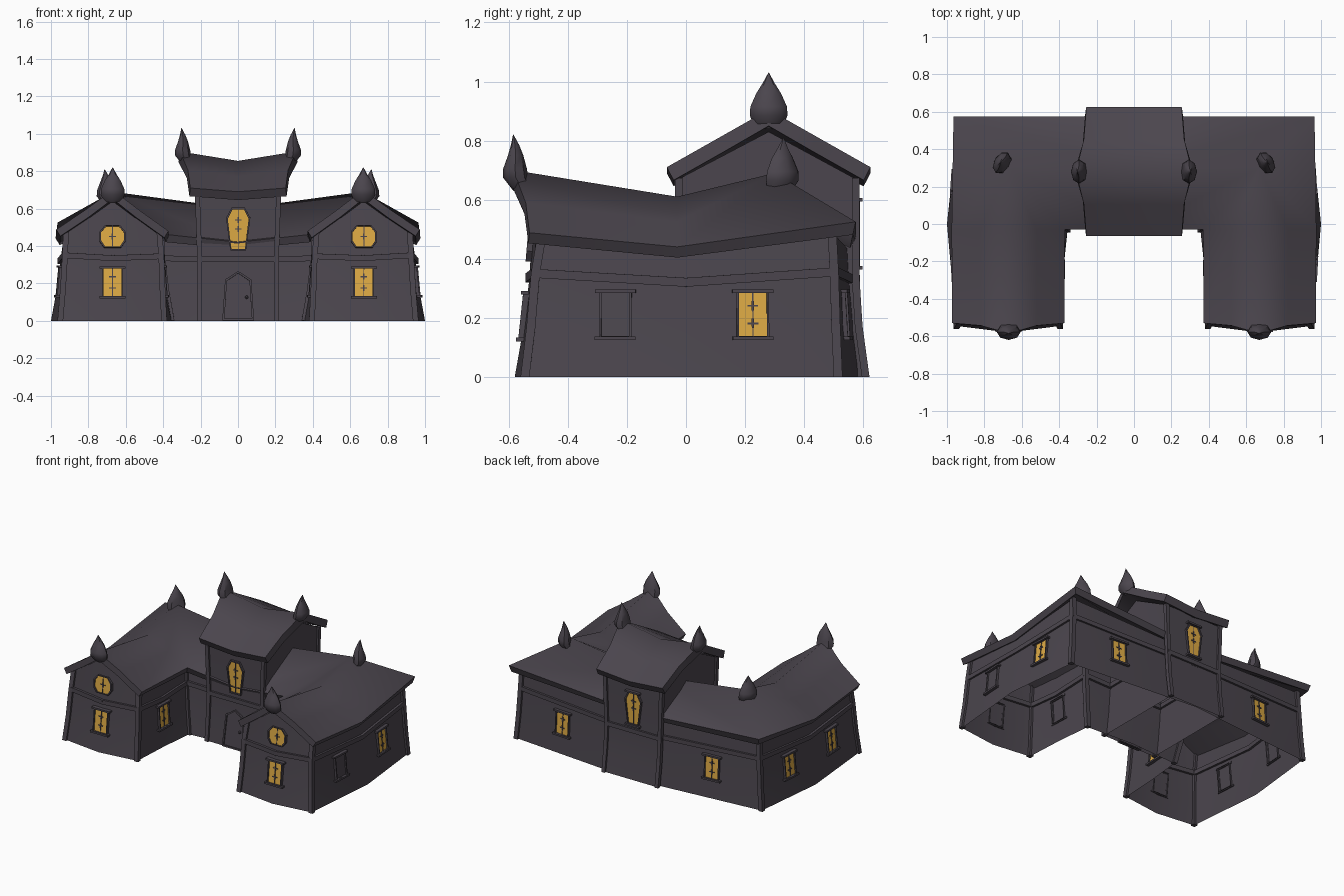
import bpy, bmesh, math
from mathutils import Vector as V, Matrix
from mathutils.bvhtree import BVHTree

if "Cube" in bpy.data.objects:
    bpy.data.objects.remove(bpy.data.objects["Cube"])

def mat(name, c):
    m = bpy.data.materials.new(name)
    m.diffuse_color = (*c, 1)
    m.use_nodes = True
    m.node_tree.nodes["Principled BSDF"].inputs["Base Color"].default_value = m.diffuse_color
    return m
CHAR = mat("charcoal", (0.071, 0.061, 0.076))
GLOW = mat("amber_glow", (0.72, 0.40, 0.058))

def smooth(ob, angle):
    bpy.ops.object.select_all(action='DESELECT')
    ob.select_set(True)
    bpy.context.view_layer.objects.active = ob
    bpy.ops.object.shade_smooth_by_angle(angle=math.radians(angle))

def finish(name, bm, m=CHAR, recalc=True):
    if recalc:
        bmesh.ops.recalc_face_normals(bm, faces=bm.faces)
    me = bpy.data.meshes.new(name)
    bm.to_mesh(me)
    me.materials.append(m)
    ob = bpy.data.objects.new(name, me)
    bpy.context.collection.objects.link(ob)
    return ob

def loft(bm, rings):
    vs = [[bm.verts.new(p) for p in r] for r in rings]
    n = len(rings[0])
    for a, b in zip(vs, vs[1:]):
        for i in range(n):
            j = (i + 1) % n
            bm.faces.new((a[i], a[j], b[j], b[i]))
    return vs

def beam(bm, p, q, w, h):
    """box from p to q, w wide sideways and h tall"""
    p, q = V(p), V(q)
    x = (q - p).normalized()
    side = V((0, 0, 1)).cross(x)
    y = side.normalized() if side.length > 0.3 else (V((0, 1, 0)) - x * x.y).normalized()
    z = x.cross(y)
    m = Matrix((x, y, z)).transposed().to_4x4()
    m.translation = (p + q) / 2
    bmesh.ops.create_cube(bm, size=1, matrix=m @ Matrix.Diagonal(((q - p).length + 0.008, w, h, 1)))

def mirror_ring(half):
    return [V(p) for p in half] + [V((-p[0], p[1], p[2])) for p in reversed(half[1:-1])]

# ---- U-shaped walls: bowed base, pinched middle, sagging top (right half outlines)
base = mirror_ring([(0, .60, 0), (.945, .515, 0), (1, 0, 0), (.95, -.545, 0), (.67, -.58, 0),
                    (.395, -.545, 0), (.38, -.27, 0), (.355, -.03, 0), (0, -.01, 0)])
belt = mirror_ring([(0, .565, .325), (.92, .502, .355), (.95, 0, .32), (.925, -.51, .35), (.67, -.53, .335),
                    (.41, -.51, .345), (.405, -.27, .325), (.405, .01, .335), (0, .02, .32)])
top = mirror_ring([(0, .56, .42), (.915, .495, .49), (.935, 0, .425), (.92, -.49, .47), (.67, -.515, .645),
                   (.42, -.49, .47), (.41, -.27, .44), (.41, .02, .44), (0, .02, .41)])
waist = [a.lerp(b, .56) - V((0, 0, .03)) for a, b in zip(base, belt)]
bm = bmesh.new()
loft(bm, [base, waist, belt, top])
bmesh.ops.recalc_face_normals(bm, faces=bm.faces)
wall_tree = BVHTree.FromBMesh(bm)
smooth(finish("wing_walls", bm), 35)

# ---- central tower walls with gabled sides
def tower_ring(x, f, b, z, peak=None):
    return [V(p) for p in [(x, f, z), (x, .28, peak or z), (x, b, z), (-x, b, z), (-x, .28, peak or z), (-x, f, z)]]
t_rings = [tower_ring(.205, -.045, .608, 0), tower_ring(.205, -.03, .585, .17),
           tower_ring(.205, -.02, .575, .33), tower_ring(.217, -.025, .575, .67, .83)]
bm = bmesh.new()
loft(bm, t_rings)
bmesh.ops.recalc_face_normals(bm, faces=bm.faces)
tower_tree = BVHTree.FromBMesh(bm)
smooth(finish("tower_walls", bm), 35)

# ---- belt trim and corner posts
bm = bmesh.new()
for ring in (belt, t_rings[2]):
    for i, p in enumerate(ring):
        beam(bm, p, ring[(i + 1) % len(ring)], .028, .03)
finish("belt_trim", bm)
bm = bmesh.new()
for i in (1, 3, 5, 7, 9, 11, 13, 15):
    for a, b in ((base, waist), (waist, belt), (belt, top)):
        beam(bm, a[i], b[i], .03, .03)
for i in (0, 2, 3, 5):
    for a, b in zip(t_rings, t_rings[1:]):
        beam(bm, a[i], b[i], .026, .026)
for v in bm.verts:
    v.co.z = max(v.co.z, 0)
finish("corner_posts", bm)

# ---- roofs: sagging sheets thickened downwards
def roof(name, polys, thick, mirror):
    bm = bmesh.new()
    for poly in polys:
        for s in ((1, -1) if mirror else (1,)):
            bm.faces.new([bm.verts.new((s * x, y, z)) for x, y, z in poly])
    bmesh.ops.remove_doubles(bm, verts=bm.verts, dist=1e-4)
    for f in bm.faces:
        f.normal_update()
        if f.normal.z < 0:
            f.normal_flip()
    ob = finish(name, bm, recalc=False)
    so = ob.modifiers.new("thickness", 'SOLIDIFY')
    so.thickness, so.offset, so.use_even_offset = thick, -1, True
    bpy.context.view_layer.objects.active = ob
    bpy.ops.object.modifier_apply(modifier=so.name)
    smooth(ob, 76)

of, om, ob_ = (.972, -.53, .488), (.975, -.03, .44), (.965, .575, .525)      # outer eave
nf, nc = (.372, -.53, .48), (.37, -.03, .46)                                # inner eave
rf, rm, rh, r0 = (.67, -.585, .70), (.67, -.03, .61), (.67, .30, .69), (0, .30, .60)   # ridge
vo, vi = (.82, -.543, .59), (.52, -.543, .586)                              # verge bends
mo, mi = (.8225, -.03, .525), (.52, -.03, .535)
c0, b0 = (0, -.03, .42), (0, .575, .46)
roof("wing_roof", [(of, om, mo, vo), (vo, mo, rm, rf), (nf, nc, mi, vi), (vi, mi, rm, rf),
                   (om, ob_, rh), (om, rh, mo), (mo, rh, rm), (nc, rh, mi), (mi, rh, rm),
                   (c0, nc, rh, r0), (ob_, b0, r0, rh)], .042, True)
polys = []
for e, h in ((-.065, .105), (.625, .455)):
    polys += [((0, e, .69), (.255, e, .71), (.268, h, .806), (0, h, .772)),
              ((0, h, .772), (.268, h, .806), (.31, .28, .905), (0, .28, .855))]
roof("tower_roof", polys, .05, True)

# ---- curved horns growing out of the ridge ends
def horn(name, p, d):
    p, d = V(p), V(d).normalized()
    side = V((-d.y, d.x, 0))
    rings = []
    for o, z, dep, wid in ((.015, -.06, .035, .045), (.042, -.015, .043, .064), (.044, .015, .04, .062),
                           (.042, .06, .026, .042), (.044, .095, .014, .02), (.05, .13, .001, .001)):
        rings.append([p + d * (o + dep * math.cos(a)) + side * wid * math.sin(a) + V((0, 0, z))
                      for a in (k * math.pi / 4 for k in range(8))])
    bm = bmesh.new()
    vs = loft(bm, rings)
    bm.faces.new(vs[0])
    bm.faces.new(vs[-1])
    smooth(finish(name, bm), 40)
for s, n in ((1, "right"), (-1, "left")):
    horn("tower_horn_" + n, (s * .252, .28, .90), (s, 0, 0))
    horn("front_horn_" + n, (s * .67, -.535, .69), (0, -1, 0))
    horn("rear_horn_" + n, (s * .67, .305, .68), (s, .6, 0))

# ---- windows and door, laid on the wall by ray casting
RECT = [(-.055, -.08), (.055, -.08), (.055, .08), (-.055, .08)]
ROUND = [(-.045, -.06), (.045, -.06), (.07, -.025), (.07, .025), (.04, .06), (-.04, .06), (-.07, .025), (-.07, -.025)]
COFFIN = [(-.042, -.115), (.042, -.115), (.065, .06), (.035, .115), (-.035, .115), (-.065, .06)]
DOOR = [(-.085, -.13), (.085, -.13), (.07, .09), (0, .135), (-.07, .09)]

def opening(name, tree, p, d, outline, lit=True, sill=True, crosses=(0,)):
    d = V(d)
    hits = [tree.ray_cast(V(p) - d * 3 + V((d.y, -d.x, 0)) * o, d) for o in (-.02, 0.001, .02)]
    n = hits[0][1] + hits[2][1]
    n = (n if n.dot(d) < 0 else -n).normalized()
    u = V((0, 0, 1)).cross(n).normalized()
    v = n.cross(u)
    c = hits[1][0]
    at = lambda a, b, o: c + u * a + v * b + n * o
    k = .86
    bm = bmesh.new()
    loft(bm, [[at(a * s, b * (s + (.06 if s < 1 else 0)), o) for a, b in outline]
              for s, o in ((1, -.012), (1, .014), (k, .014), (k, -.004))])
    def bar(a0, b0, a1, b1, w, o=.009, h=.006):
        beam(bm, at(a0, b0, o), at(a1, b1, o), w, h)
    ys = [b for _, b in outline]
    if sill:
        w = max(a for a, b in outline if b == min(ys)) + .01
        for b in (min(ys), max(ys)):
            bar(-w, b, w, b, .028, .008, .012)
    if lit:
        bar(0, min(ys) * .9, 0, max(ys) * .9, .004, .007, .004)
        for b in crosses:
            bar(-.014, b, .014, b, .004, .007, .006)
            bar(0, b - .012, 0, b + .012, .008, .007, .008)
    if outline is DOOR:
        bmesh.ops.create_uvsphere(bm, u_segments=8, v_segments=6, radius=.009,
                                  matrix=Matrix.Translation(at(.045, -.005, .012)))
    finish(name + "_frame", bm)
    bm = bmesh.new()
    bm.faces.new([bm.verts.new(at(a * k, b * (k + .06), .005)) for a, b in outline])
    finish(name + "_pane", bm, GLOW if lit else CHAR, recalc=False)

two = (-.03, .03)
for s, n in ((1, "right"), (-1, "left")):
    opening("front_window_" + n, wall_tree, (s * .672, 0, .205), (0, 1, 0), RECT, crosses=two)
    opening("gable_window_" + n, wall_tree, (s * .672, 0, .45), (0, 1, 0), ROUND, sill=False)
    opening("back_window_" + n, wall_tree, (s * .575, 0, .21), (0, -1, 0), RECT, crosses=two)
    opening("side_window_rear_" + n, wall_tree, (0, .225, .21), (-s, 0, 0), RECT, crosses=two)
    opening("side_window_front_" + n, wall_tree, (0, -.24, .21), (-s, 0, 0), RECT, lit=s < 0, crosses=two)
    # courtyard window: the ray starts between the wings
    opening("court_window_" + n, wall_tree, (s * 3, -.26, .21), (s, 0, 0), RECT, crosses=two)
opening("tower_window_front", tower_tree, (0, 0, .49), (0, 1, 0), COFFIN, sill=False, crosses=(0, .05))
opening("tower_window_back", tower_tree, (0, 0, .485), (0, -1, 0), COFFIN, crosses=(0, .05))
opening("front_door", tower_tree, (0, 0, .13), (0, 1, 0), DOOR, lit=False, sill=False)
